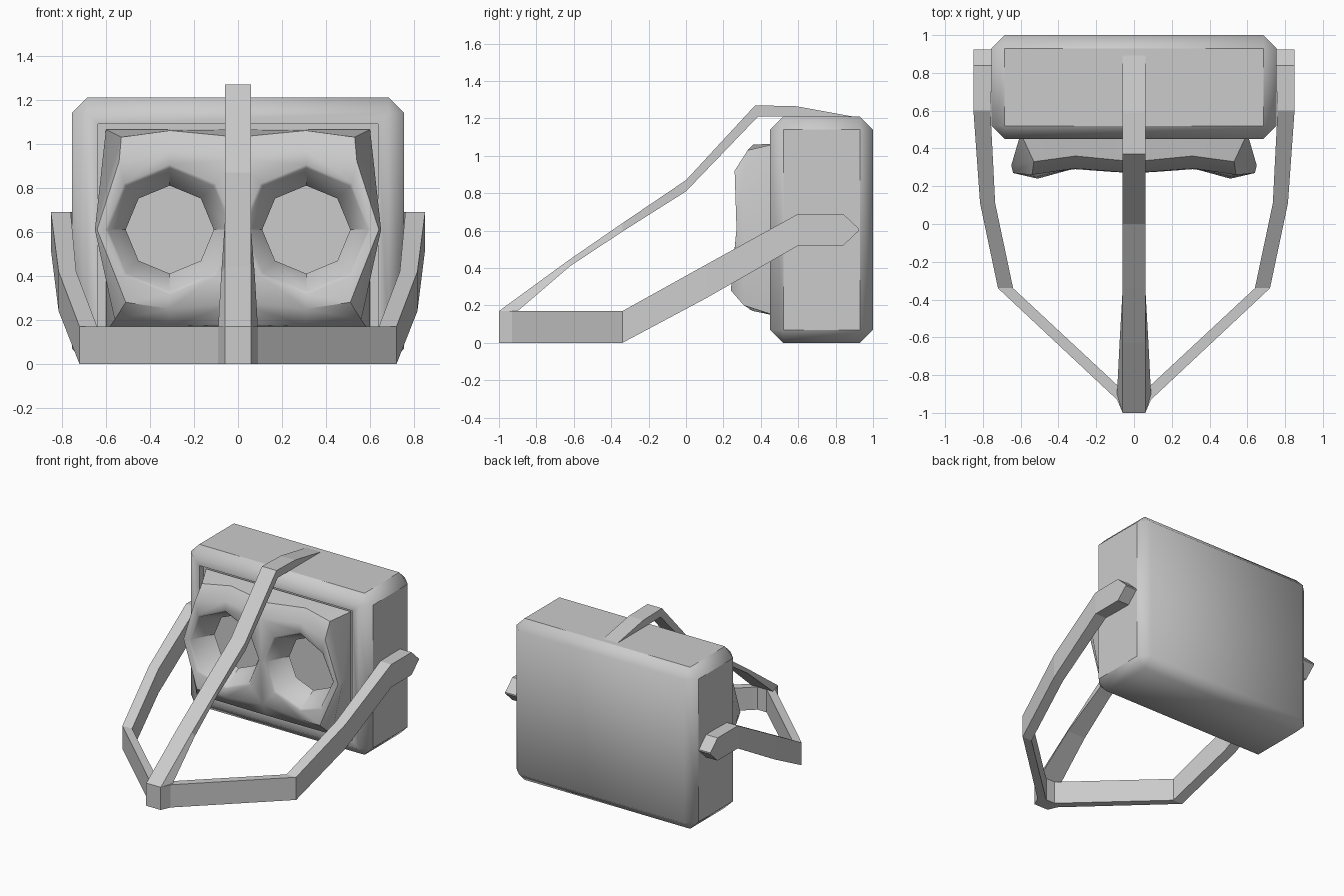
import bpy, bmesh, math
from mathutils import Matrix

if "Cube" in bpy.data.objects:
    bpy.data.objects.remove(bpy.data.objects["Cube"])


def finish(name, bm, mirror=False, smooth=None):
    """Turn a bmesh into an object, optionally mirrored and smoothed."""
    bmesh.ops.recalc_face_normals(bm, faces=bm.faces[:])
    me = bpy.data.meshes.new(name)
    bm.to_mesh(me)
    bm.free()
    ob = bpy.data.objects.new(name, me)
    bpy.context.collection.objects.link(ob)
    if mirror:
        ob.modifiers.new("mirror", 'MIRROR').use_axis[0] = True
    if smooth:
        bpy.ops.object.select_all(action='DESELECT')
        ob.select_set(True)
        bpy.context.view_layer.objects.active = ob
        bpy.ops.object.shade_smooth_by_angle(angle=math.radians(smooth))
    return ob


def loft(bm, rings, skip=lambda r, i: False):
    """Join closed rings of equal point count with quads."""
    vs = [[bm.verts.new(p) for p in ring] for ring in rings]
    n = len(vs[0])
    for r in range(len(vs) - 1):
        for i in range(n):
            if not skip(r, i):
                j = (i + 1) % n
                bm.faces.new((vs[r][i], vs[r][j], vs[r + 1][j], vs[r + 1][i]))
    return vs


def strap(name, sections, mirror=False):
    """Rectangular band through a list of four-point sections, capped."""
    bm = bmesh.new()
    vs = loft(bm, sections)
    bm.faces.new(vs[0])
    bm.faces.new(vs[-1])
    return finish(name, bm, mirror)


# Headset body: chamfered box with a shallow recess in the front
bm = bmesh.new()
bmesh.ops.create_cube(bm, size=1, matrix=Matrix.Translation((0, 0.725, 0.605))
                      @ Matrix.Diagonal((1.51, 0.55, 1.21, 1)))
bmesh.ops.bevel(bm, geom=bm.edges[:], offset=0.07, segments=1, affect='EDGES')
bm.normal_update()
front = [f for f in bm.faces if f.normal.y < -0.99]
bmesh.ops.inset_region(bm, faces=front, thickness=0.07)
bmesh.ops.inset_region(bm, faces=front, thickness=0.001, depth=-0.05)
bm.normal_update()
for f in bm.faces:
    f.smooth = not (abs(f.normal.x) > 0.99 or f.normal.z > 0.99)
body = finish("headset_body", bm)
for e in body.data.edges:
    e.use_edge_sharp = False
bm = bmesh.new()
bm.from_mesh(body.data)
for e in bm.edges:
    if any(not f.smooth for f in e.link_faces) or e.calc_face_angle(0) > 1.2:
        e.smooth = False
bm.to_mesh(body.data)
bm.free()

# Face pad: one half around an octagonal eye hole, mirrored
def octagon(radius, depths):
    return [(0.31 + radius * math.cos(i * math.pi / 4), y,
             0.61 + radius * math.sin(i * math.pi / 4))
            for i, y in enumerate(depths)]


rim_y = [.275, .265, .29, .275, .28, .28, .295, .25]
pad_rings = [
    octagon(0.20, [0.45] * 8),
    octagon(0.28, [y + 0.01 for y in rim_y]),
    octagon(0.295, rim_y),
    [(.64, .27, .61), (.54, .26, .92), (.31, .295, .97), (0, .27, .93),
     (0, .275, .61), (0, .29, .28), (.31, .30, .25), (.51, .24, .28)],
    [(.65, .31, .61), (.53, .33, 1.03), (.31, .36, 1.06), (0, .33, 1.03),
     (0, .275, .61), (0, .34, .18), (.31, .36, .17), (.56, .31, .20)],
    [(.60, .48, .61), (.60, .48, 1.065), (.31, .48, 1.065), (0, .48, 1.065),
     (0, .275, .61), (0, .48, .145), (.31, .48, .145), (.60, .48, .145)],
]
bm = bmesh.new()
loft(bm, pad_rings, skip=lambda r, i: r >= 3 and i in (3, 4))
bmesh.ops.remove_doubles(bm, verts=bm.verts[:], dist=0.0005)
finish("face_pad", bm, mirror=True, smooth=40)

# Side straps: outer xy, inner xy, bottom z, top z
side = [(.06, -1, 0, -.93, 0, .17), (.09, -.93, .06, -.88, 0, .17),
        (.72, -.34, .64, -.34, 0, .17), (.815, .11, .735, .11, .24, .42),
        (.85, .60, .76, .60, .52, .69), (.85, .84, .75, .84, .52, .69),
        (.85, .925, .75, .925, .60, .61)]
strap("side_strap", [[(ox, oy, lo), (ox, oy, hi), (ix, iy, hi), (ix, iy, lo)]
                     for ox, oy, ix, iy, lo, hi in side], mirror=True)

# Top strap: upper yz, lower yz, lower half width
top = [(-1, 0, -.90, 0, .09), (-1, .17, -.90, .17, .09),
       (-.63, .44, -.62, .41, .076), (-.34, .64, -.34, .595, .06),
       (0, .87, 0, .81, .06), (.37, 1.27, .385, 1.21, .06),
       (.59, 1.265, .59, 1.21, .06), (.92, 1.205, .90, 1.17, .06)]
strap("top_strap", [[(-.06, uy, uz), (.06, uy, uz), (w, ly, lz), (-w, ly, lz)]
                    for uy, uz, ly, lz, w in top])
